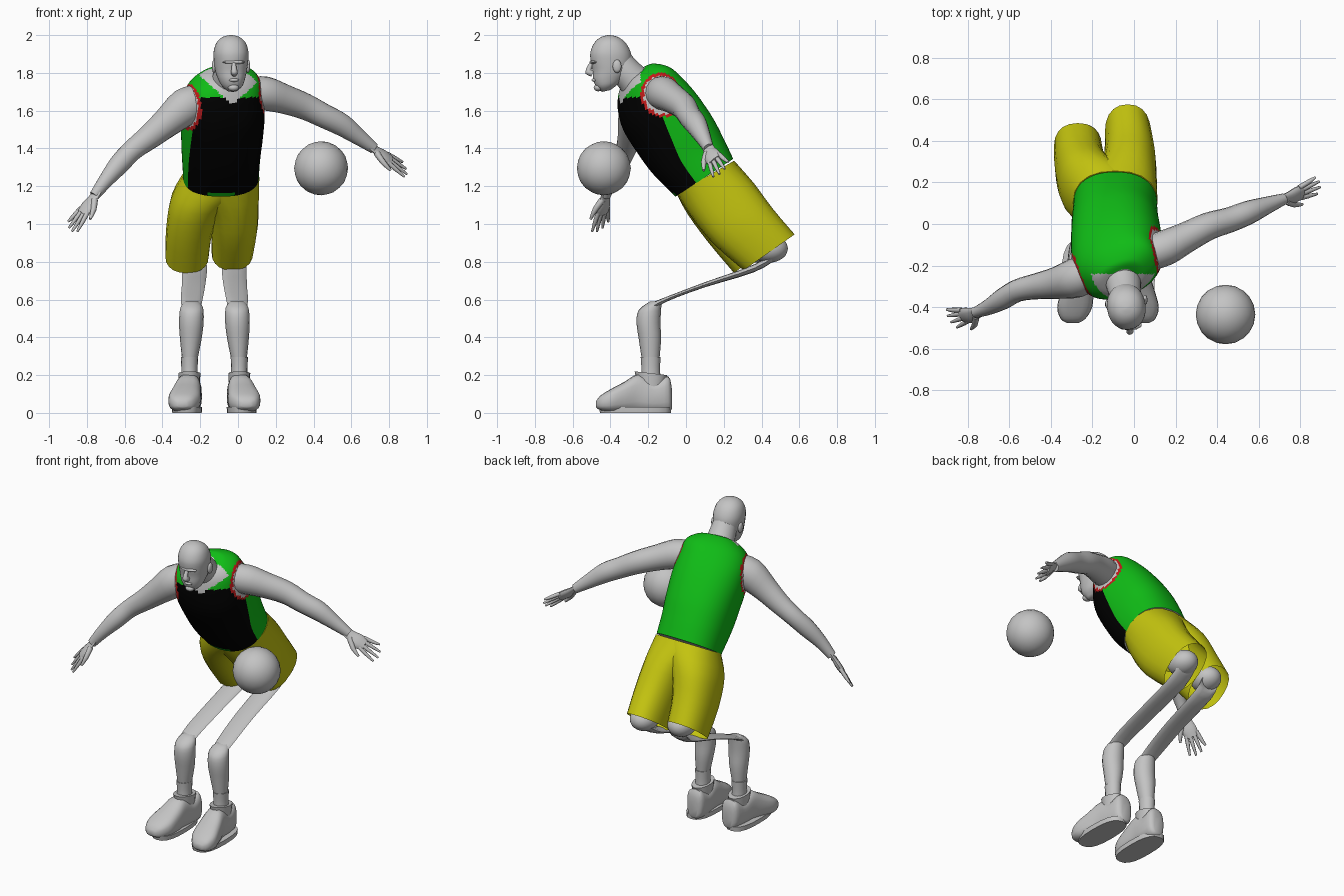
import bpy, bmesh, math
from mathutils import Vector

cube = bpy.data.objects.get("Cube")
if cube:
    bpy.data.objects.remove(cube)

def material(name, rgb):
    m = bpy.data.materials.new(name)
    m.use_nodes = True
    m.diffuse_color = (*rgb, 1)
    m.node_tree.nodes["Principled BSDF"].inputs["Base Color"].default_value = (*rgb, 1)
    return m

skin = material("pale grey", (.55, .55, .55))
green = material("green", (.005, .5, .008))
black = material("black", (0, 0, 0))
red = material("red", (.55, .01, .01))
yellow = material("yellow", (.56, .56, .005))
made = []

def finish(name, bm, mats):
    bmesh.ops.recalc_face_normals(bm, faces=bm.faces)
    mesh = bpy.data.meshes.new(name)
    bm.to_mesh(mesh)
    bm.free()
    ob = bpy.data.objects.new(name, mesh)
    bpy.context.collection.objects.link(ob)
    for m in mats:
        mesh.materials.append(m)
    made.append(ob)

def resample(rings, steps):
    """Smooth curve through the rings; each ring is (centre, side axis, front axis)."""
    out = []
    last = len(rings) - 1
    for i in range(last):
        quad = [rings[max(0, min(last, i + k))] for k in (-1, 0, 1, 2)]
        for s in range(steps):
            t = s / steps
            out.append([b + (c - a) * (t / 2) + (a * 2 - b * 5 + c * 4 - d) * (t * t / 2)
                        + (b * 3 - a - c * 3 + d) * (t ** 3 / 2) for a, b, c, d in zip(*quad)])
    return out + [rings[-1]]

def power(v, p):
    return math.copysign(abs(v) ** (2 / p), v)

def loft(name, rings, mats, n=16, steps=3, p=2.0, paint=None, open_end=False):
    bm = bmesh.new()
    rings = resample(rings, steps)
    angles = [math.tau * k / n for k in range(n)]
    loops = [[bm.verts.new(c + a * power(math.sin(t), p) + b * power(math.cos(t), p))
              for t in angles] for c, a, b in rings]
    for i, (low, high) in enumerate(zip(loops, loops[1:])):
        for k in range(n):
            j = (k + 1) % n
            f = bm.faces.new((low[k], low[j], high[j], high[k]))
            if paint:
                turn = (360 * (k + .5) / n + 180) % 360 - 180
                f.material_index = paint(turn, i / len(loops), f.calc_center_median())
    bm.faces.new(loops[0])
    if not open_end:
        bm.faces.new(loops[-1])
    finish(name, bm, mats)

def slab(rows):
    """Rings from x, front (y, z), back (y, z), half width, yaw in degrees, roll."""
    rings = []
    for x, yf, zf, yb, zb, w, *turn in rows:
        yaw, roll = turn or (0, 0)
        c, s = math.cos(math.radians(yaw)), math.sin(math.radians(yaw))
        dy = (yf - yb) / 2
        rings.append((Vector((x, (yf + yb) / 2, (zf + zb) / 2)), Vector((c, s, roll)) * w,
                      Vector((-dy * s, dy * c, (zf - zb) / 2))))
    return rings

def tube(rows, wide=(0, 0, 1), flat=1.0):
    """Rings from x, y, z, radius along a path."""
    pts = [Vector(r[:3]) for r in rows]
    rings = []
    for i, r in enumerate(rows):
        d = (pts[min(i + 1, len(pts) - 1)] - pts[max(i - 1, 0)]).normalized()
        side = Vector(wide)
        side = (side - d * side.dot(d)).normalized()
        rings.append((pts[i], side * r[3], d.cross(side) * (r[3] * flat)))
    return rings

def ball(name, centre, size, sub=3):
    bm = bmesh.new()
    bmesh.ops.create_icosphere(bm, subdivisions=sub, radius=1)
    for v in bm.verts:
        v.co = Vector(centre) + Vector([a * b for a, b in zip(v.co, size)])
    finish(name, bm, [skin])

# Jersey: black front panel, red armhole trim, bare neckline
armholes = [Vector((.15, -.12, 1.69)), Vector((-.28, -.26, 1.62))]

def jersey_paint(turn, t, co):
    reach = min((co - h).length for h in armholes)
    if reach < .125:
        return 3 if reach > .108 else 0
    if co.y < -.24 and co.z > 1.63 + .9 * abs(co.x + .03):
        return 0
    if t < .03 and abs(turn) < 20:
        return 1
    return 2 if -60 < turn < 75 and co.z < 1.67 else 1

loft("jersey", slab([
    (-.09, -.055, 1.145, .25, 1.345, .2, 0, 0), (-.09, -.17, 1.26, .2, 1.45, .207, 4, 0),
    (-.085, -.25, 1.37, .14, 1.56, .215, 9, .05), (-.08, -.325, 1.5, .06, 1.67, .22, 15, .1),
    (-.08, -.35, 1.61, -.02, 1.755, .21, 19, .14), (-.07, -.345, 1.69, -.1, 1.82, .185, 20, .17),
    (-.06, -.33, 1.74, -.18, 1.845, .12, 20, .15), (-.055, -.31, 1.76, -.22, 1.83, .06, 20, .1)]),
    [skin, green, black, red], n=80, steps=9, p=2.3, paint=jersey_paint)

# Shorts: two legs flowing out of one waistband
waist = (-.09, -.05, 1.16, .255, 1.335, .203)
loft("shorts_left_leg", slab([
    waist, (-.035, .02, 1.05, .36, 1.215, .145), (-.02, .14, .9, .46, 1.08, .125),
    (-.03, .305, .755, .575, .945, .11)]), [yellow], n=20, p=2.3, open_end=True)
loft("shorts_right_leg", slab([
    waist, (-.205, .01, 1.05, .34, 1.215, .15), (-.255, .12, .9, .41, 1.06, .125),
    (-.27, .255, .74, .485, .92, .115)]), [yellow], n=20, p=2.3, open_end=True)

# Legs, socks and shoes, mirrored about the stance centre
for s, side, back in ((1, "left", 0), (-1, "right", -.06)):
    def at(x):
        return s * x - .125

    ball(side + "_thigh_end", (at(.115), .44 + back, .87), (.085, .1, .075))
    loft(side + "_thigh", slab([
        (at(.11), .46 + back, .8, .52 + back, .89, .06), (at(.105), .36, .745, .37, .79, .066),
        (at(.11), .1, .665, .1, .692, .062), (at(.12), -.1, .59, -.09, .62, .058),
        (at(.122), -.2, .53, -.19, .58, .05)]), [skin], n=12)
    loft(side + "_shin", slab([
        (at(.12), -.19, .59, -.125, .59, .035), (at(.12), -.25, .545, -.13, .57, .06),
        (at(.122), -.262, .48, -.135, .48, .065), (at(.125), -.25, .39, -.132, .39, .057),
        (at(.13), -.235, .29, -.14, .29, .042)]), [skin])
    loft(side + "_sock", slab([
        (at(.132), -.24, .295, -.135, .295, .046), (at(.132), -.236, .22, -.137, .22, .043),
        (at(.132), -.245, .13, -.13, .13, .048)]), [skin])
    loft(side + "_shoe", slab([
        (at(.125), -.075, .13, -.075, .02, .03), (at(.126), -.095, .195, -.095, .005, .056),
        (at(.13), -.17, .165, -.17, .005, .064), (at(.137), -.25, .205, -.25, .005, .066),
        (at(.148), -.325, .165, -.325, .005, .078), (at(.16), -.4, .125, -.4, .005, .084),
        (at(.168), -.455, .09, -.455, .015, .06), (at(.17), -.477, .06, -.477, .03, .025)]),
        [skin], n=20, p=2.8)
    loft(side + "_shoe_collar", slab([
        (at(.132), -.255, .14, -.115, .14, .055), (at(.132), -.272, .22, -.1, .2, .058)]),
        [skin], steps=1)
    loft(side + "_sole", slab([
        (at(.145), -.455, 0, -.08, 0, .078), (at(.145), -.462, .03, -.078, .03, .08)]),
        [skin], n=20, steps=1, p=2.6)

# Arms and hands
def hand(side, wrist, direction, thumb_way):
    w, d = Vector(wrist), Vector(direction).normalized()
    u = Vector(thumb_way)
    u = (u - d * u.dot(d)).normalized()

    def row(along, across, r):
        return (*(w + d * along + u * across), r)

    loft(side + "_palm", tube([row(-.03, 0, .03), row(.02, .003, .034), row(.07, .005, .046),
                               row(.115, .002, .04)], u, .42), [skin], n=12)
    for name, off, length in (("index", .032, .215), ("middle", .011, .228),
                              ("ring", -.011, .218), ("little", -.032, .19)):
        loft(f"{side}_{name}_finger", tube([
            row(.09, off, .0125), row(.15, off * 1.35, .0115),
            row(length, off * 1.7, .006)], u), [skin], n=8, steps=2)
    loft(side + "_thumb", tube([row(.02, .02, .018), row(.07, .06, .015),
                                row(.125, .082, .007)], u), [skin], n=8, steps=2)

loft("left_arm", tube([
    (.05, -.15, 1.695, .085), (.15, -.115, 1.69, .09), (.25, -.065, 1.66, .078),
    (.36, -.01, 1.62, .07), (.46, .02, 1.57, .064), (.55, .055, 1.525, .06),
    (.64, .09, 1.46, .044), (.72, .12, 1.4, .029)], flat=.95), [skin])
hand("left", (.72, .12, 1.4), (.17, .07, -.12), (0, -.7, -.6))
loft("right_arm", tube([
    (-.18, -.22, 1.665, .085), (-.28, -.26, 1.62, .1), (-.38, -.285, 1.535, .08),
    (-.47, -.3, 1.46, .066), (-.56, -.32, 1.39, .057), (-.63, -.36, 1.315, .054),
    (-.7, -.4, 1.23, .04), (-.76, -.425, 1.15, .028)], flat=.95), [skin])
hand("right", (-.76, -.425, 1.15), (-.12, -.03, -.17), (.6, -.7, -.2))

# Neck and head
loft("neck", tube([
    (-.06, -.22, 1.7, .12), (-.055, -.265, 1.75, .09), (-.045, -.32, 1.81, .08),
    (-.04, -.37, 1.88, .07)], (1, 0, 0)), [skin], n=20)
loft("head", slab([
    (-.032, -.445, 1.7, -.4, 1.71, .026, 8, 0), (-.032, -.475, 1.725, -.36, 1.74, .055, 8, 0),
    (-.035, -.492, 1.765, -.325, 1.775, .072, 8, 0), (-.037, -.495, 1.81, -.3, 1.81, .083, 8, 0),
    (-.037, -.505, 1.86, -.287, 1.86, .09, 8, 0), (-.037, -.507, 1.91, -.292, 1.91, .092, 8, 0),
    (-.037, -.485, 1.96, -.32, 1.96, .077, 8, 0), (-.037, -.45, 1.99, -.36, 1.99, .045, 8, 0),
    (-.037, -.41, 2, -.4, 2, .008, 8, 0)]), [skin], n=24, p=2.15)
loft("nose", tube([
    (-.022, -.497, 1.855, .01), (-.021, -.512, 1.825, .014), (-.02, -.516, 1.805, .018),
    (-.02, -.495, 1.795, .016)], (1, 0, 0)), [skin], n=10)
ball("brow", (-.023, -.485, 1.857), (.062, .026, .012), 2)
ball("lips", (-.022, -.484, 1.762), (.028, .016, .01), 2)
ball("chin", (-.024, -.465, 1.722), (.03, .024, .02), 2)
for s, side in ((1, "left"), (-1, "right")):
    ball(side + "_ear", (s * .09 - .037, -.375 + s * .01, 1.835), (.012, .024, .036), 2)

# Ball in the air
ball("ball", (.44, -.435, 1.295), (.143, .143, .143))

bpy.ops.object.select_all(action="DESELECT")
for ob in made:
    ob.select_set(True)
bpy.context.view_layer.objects.active = made[0]
bpy.ops.object.shade_smooth_by_angle(angle=math.radians(50))
